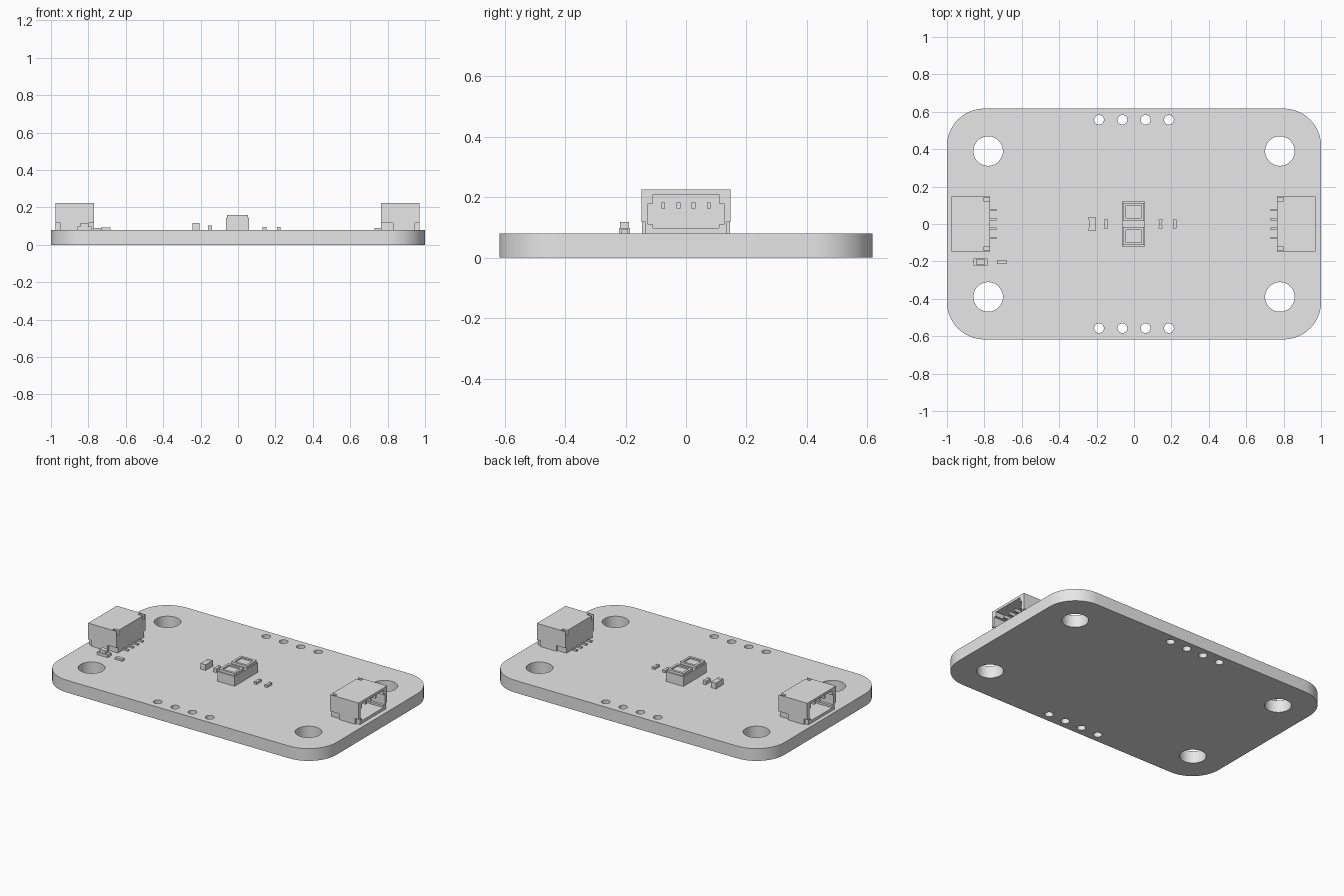
import bpy, bmesh, math

if "Cube" in bpy.data.objects:
    bpy.data.objects.remove(bpy.data.objects["Cube"])

grey = bpy.data.materials.new("plain grey")
grey.diffuse_color = (0.8, 0.8, 0.8, 1)
grey.use_nodes = True
grey.node_tree.nodes["Principled BSDF"].inputs["Base Color"].default_value = grey.diffuse_color
TOP = 0.08  # upper surface of the board


def prism(bm, pts, a, b, place):
    """Extrude a 2D profile from a to b; place maps (u, v, w) to xyz."""
    lo = [bm.verts.new(place(u, v, a)) for u, v in pts]
    hi = [bm.verts.new(place(u, v, b)) for u, v in pts]
    n = len(pts)
    bm.faces.new(lo)
    bm.faces.new(hi)
    for i in range(n):
        j = (i + 1) % n
        bm.faces.new((lo[i], lo[j], hi[j], hi[i]))


def box(bm, x0, x1, y0, y1, z0, z1):
    prism(bm, [(x0, y0), (x1, y0), (x1, y1), (x0, y1)], z0, z1, lambda u, v, w: (u, v, w))


def circle(cx, cy, r, n):
    return [(cx + r * math.cos(2 * math.pi * i / n), cy + r * math.sin(2 * math.pi * i / n)) for i in range(n)]


def finish(name, bm):
    bmesh.ops.recalc_face_normals(bm, faces=bm.faces[:])
    me = bpy.data.meshes.new(name)
    bm.to_mesh(me)
    bm.free()
    ob = bpy.data.objects.new(name, me)
    bpy.context.collection.objects.link(ob)
    me.materials.append(grey)
    return ob


def cut(ob, cutter):
    """Subtract the cutter, bake the result and remove the cutter."""
    mod = ob.modifiers.new("cut", 'BOOLEAN')
    mod.operation = 'DIFFERENCE'
    mod.solver = 'EXACT'
    mod.object = cutter
    deps = bpy.context.evaluated_depsgraph_get()
    me = bpy.data.meshes.new_from_object(ob.evaluated_get(deps))
    ob.modifiers.clear()
    ob.data = me
    bpy.data.objects.remove(cutter)


def boxes(name, items):
    bm = bmesh.new()
    for it in items:
        box(bm, *it)
    return finish(name, bm)


# Board with rounded corners, mounting holes and header holes
X, Y, R = 1.0, 0.617, 0.2
outline = []
for k, (sx, sy) in enumerate([(1, 1), (-1, 1), (-1, -1), (1, -1)]):
    for i in range(17):
        a = math.pi / 2 * (k + i / 16)
        outline.append((sx * (X - R) + R * math.cos(a), sy * (Y - R) + R * math.sin(a)))
flat = lambda u, v, w: (u, v, w)
bm = bmesh.new()
prism(bm, outline, 0, TOP, flat)
board = finish("board", bm)
bm = bmesh.new()
for sy in (-1, 1):
    for sx in (-1, 1):
        prism(bm, circle(sx * 0.78, sy * 0.39, 0.079, 48), -0.1, 0.2, flat)
    for x in (-0.187, -0.062, 0.062, 0.187):
        prism(bm, circle(x, sy * 0.557, 0.026, 32), -0.1, 0.2, flat)
cut(board, finish("hole_cutter", bm))
bpy.context.view_layer.objects.active = board
board.select_set(True)
bpy.ops.object.shade_smooth_by_angle(angle=math.radians(30))
board.select_set(False)


def mirror_profile(half):
    return half + [(-y, z) for y, z in reversed(half)]


# Side-entry connectors at both ends, opening outward
for side, sx, off in (("right", 1, 0.0), ("left", -1, -0.005)):
    along = lambda u, v, w: (sx * w + off, u, v)
    bm = bmesh.new()
    shell = mirror_profile([(0.134, TOP), (0.134, 0.118), (0.147, 0.118), (0.147, 0.225)])
    prism(bm, shell, 0.765, 0.97, along)
    body = finish(side + "_connector_housing", bm)
    # cavity with side slots, and notches in the rear upper corners
    bm = bmesh.new()
    cavity = mirror_profile([(0.109, 0.098), (0.109, 0.11), (0.125, 0.11), (0.125, 0.18),
                             (0.109, 0.18), (0.109, 0.209)])
    prism(bm, cavity, 0.83, 1.1, along)
    for s in (-1, 1):
        notch = [(s * 0.122, 0.195), (s * 0.141, 0.195), (s * 0.141, 0.3), (s * 0.122, 0.3)]
        prism(bm, notch, 0.7, 0.80, along)
    cut(body, finish("cavity_cutter", bm))
    # contacts inside, solder tails behind and hold-down tabs
    bm = bmesh.new()
    for y in (-0.075, -0.025, 0.025, 0.075):
        for x0, x1, z0, z1 in ((0.82, 0.94, 0.163, 0.183), (0.73, 0.775, TOP, 0.09)):
            pts = [(y - 0.006, z0), (y + 0.006, z0), (y + 0.006, z1), (y - 0.006, z1)]
            prism(bm, pts, x0, x1, along)
    finish(side + "_connector_pins", bm)
    bm = bmesh.new()
    for s in (-1, 1):
        pts = [(s * 0.13, TOP), (s * 0.146, TOP), (s * 0.146, 0.118), (s * 0.13, 0.118)]
        prism(bm, pts, 0.83, 0.945, along)
    finish(side + "_connector_tabs", bm)

# Central sensor: base with two framed windows
boxes("sensor_base", [(-0.064, 0.059, -0.119, 0.119, TOP, 0.143)])
bm = bmesh.new()
for s in (-1, 1):
    y0, y1 = sorted((s * 0.016, s * 0.113))
    box(bm, -0.059, 0.054, y0, y1, 0.143, 0.159)
frames = finish("sensor_window_frames", bm)
bm = bmesh.new()
for s in (-1, 1):
    y0, y1 = sorted((s * 0.031, s * 0.098))
    box(bm, -0.043, 0.039, y0, y1, 0.15, 0.2)
cut(frames, finish("window_cutter", bm))

# Small chip parts: body plus slightly larger end caps along y
for name, x0, x1, h, z in (("large_capacitor", -0.242, -0.206, 0.038, 0.118),
                           ("small_capacitor", -0.16, -0.138, 0.025, 0.104),
                           ("inner_resistor", 0.132, 0.152, 0.025, 0.095),
                           ("outer_resistor", 0.208, 0.228, 0.025, 0.095)):
    e = h * 0.55
    boxes(name, [(x0 + 0.001, x1 - 0.001, -e, e, TOP, z - 0.001),
                 (x0, x1, -h, -e, TOP, z), (x0, x1, e, h, TOP, z)])

# Indicator lamp and its resistor beside the left connector
boxes("lamp_base", [(-0.858, -0.782, -0.222, -0.185, TOP, 0.098)])
boxes("lamp_lens", [(-0.842, -0.798, -0.219, -0.188, 0.098, 0.118)])
boxes("lamp_resistor", [(-0.733, -0.682, -0.215, -0.192, TOP, 0.093)])
